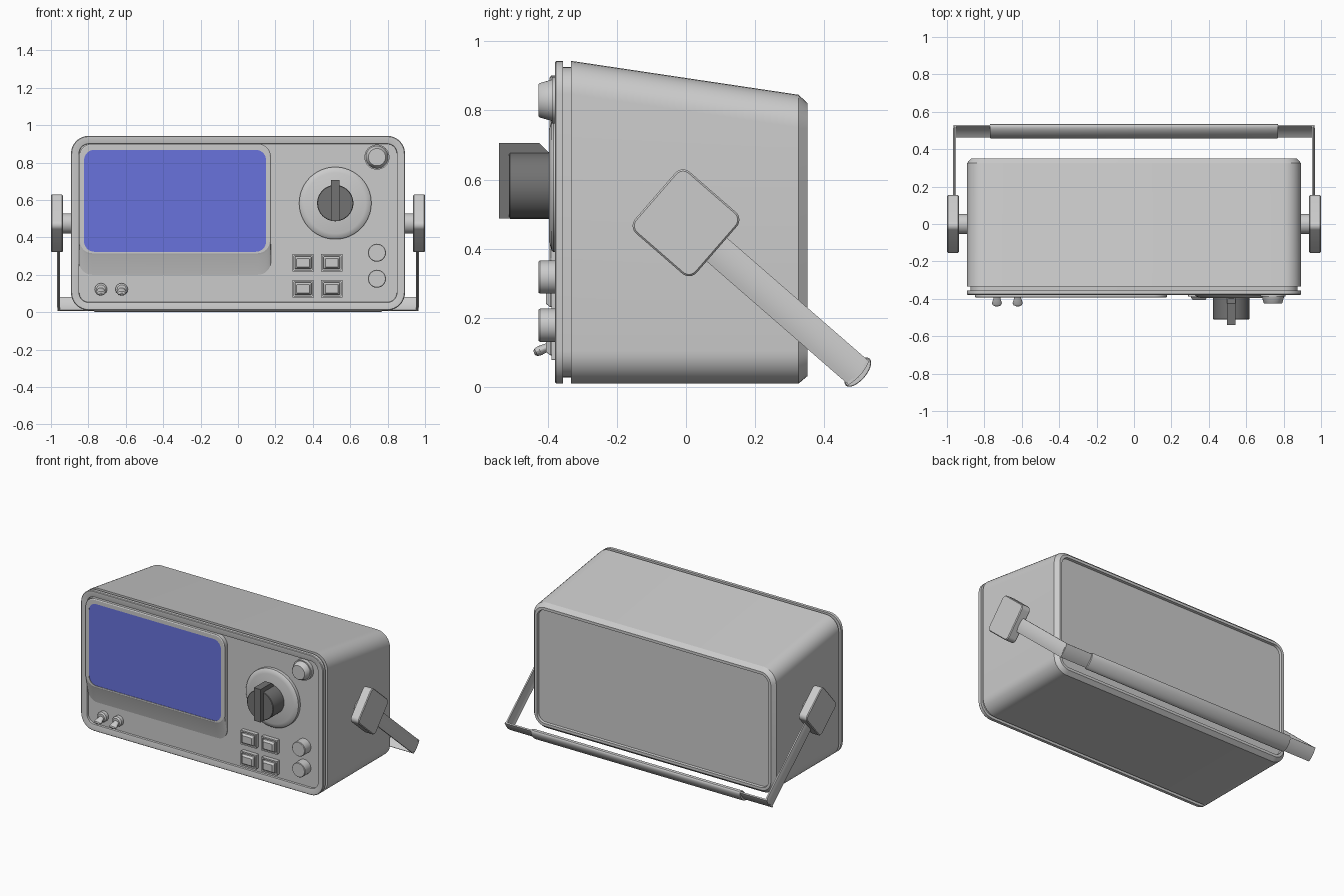
import bpy, bmesh, math
from mathutils import Vector

if "Cube" in bpy.data.objects:
    bpy.data.objects.remove(bpy.data.objects["Cube"])


def material(name, rgb):
    m = bpy.data.materials.new(name)
    m.diffuse_color = (*rgb, 1)
    m.use_nodes = True
    m.node_tree.nodes["Principled BSDF"].inputs["Base Color"].default_value = m.diffuse_color
    return m


BLUE = material("screen_blue", (0.14, 0.17, 0.72))
DARK = material("dark_plastic", (0.17, 0.17, 0.17))


def loft(name, rings, mat=None, angle=30):
    """Skin a list of equal-sized point rings and cap both ends."""
    bm = bmesh.new()
    vs = [[bm.verts.new(p) for p in ring] for ring in rings]
    n = len(vs[0])
    for a, b in zip(vs, vs[1:]):
        for i in range(n):
            j = (i + 1) % n
            bm.faces.new((a[i], a[j], b[j], b[i]))
    bm.faces.new(vs[0])
    bm.faces.new(vs[-1])
    bmesh.ops.recalc_face_normals(bm, faces=bm.faces[:])
    me = bpy.data.meshes.new(name)
    bm.to_mesh(me)
    bm.free()
    ob = bpy.data.objects.new(name, me)
    bpy.context.collection.objects.link(ob)
    if mat:
        me.materials.append(mat)
    bpy.ops.object.select_all(action='DESELECT')
    bpy.context.view_layer.objects.active = ob
    ob.select_set(True)
    bpy.ops.object.shade_smooth_by_angle(angle=math.radians(angle))
    return ob


def round_rect(a0, a1, b0, b1, r, n=8):
    """2D rounded rectangle."""
    pts = []
    for k, (ca, cb) in enumerate(((a1 - r, b1 - r), (a0 + r, b1 - r),
                                  (a0 + r, b0 + r), (a1 - r, b0 + r))):
        for i in range(n + 1):
            t = (k + i / n) * math.pi / 2
            pts.append((ca + r * math.cos(t), cb + r * math.sin(t)))
    return pts


def panel_ring(x0, x1, z0, z1, r, y, inset=0):
    i = inset
    return [(a, y, b) for a, b in
            round_rect(x0 + i, x1 - i, z0 + i, z1 - i, max(r - i, 0.003))]


def turned(name, x, z, profile, mat=None, n=40):
    """Round part with its axis along y; profile is (radius, y)."""
    return loft(name, [[(x + r * math.cos(2 * math.pi * i / n), y,
                         z + r * math.sin(2 * math.pi * i / n))
                        for i in range(n)] for r, y in profile], mat)


# Case: recessed front panel, bezel, groove, sloping shell, recessed back
def case_ring(y, inset=0, top=0.943):
    return panel_ring(-0.893, 0.893, 0.01, top, 0.095, y, inset)


loft("case", [
    case_ring(-0.362, 0.044), case_ring(-0.374, 0.042), case_ring(-0.379, 0.017),
    case_ring(-0.379, 0.004), case_ring(-0.375), case_ring(-0.355),
    case_ring(-0.355, 0.018), case_ring(-0.333, 0.018), case_ring(-0.333),
    case_ring(0.325, 0, 0.845), case_ring(0.351, 0.022, 0.843),
    case_ring(0.351, 0.04, 0.843), case_ring(0.335, 0.043, 0.843)])


# Screen surround with sloping lower lip, and the screen
def surround_ring(y, z0, inset=0):
    return panel_ring(-0.85, 0.176, z0, 0.90, 0.07, y, inset)


loft("screen_surround", [
    surround_ring(-0.355, 0.2), surround_ring(-0.366, 0.2),
    surround_ring(-0.390, 0.305), surround_ring(-0.394, 0.309, 0.006),
    panel_ring(-0.823, 0.15, 0.323, 0.868, 0.055, -0.394),
    panel_ring(-0.823, 0.15, 0.323, 0.868, 0.055, -0.388)], angle=12)
loft("screen", [panel_ring(-0.823, 0.15, 0.323, 0.868, 0.055, y)
                for y in (-0.38, -0.391)], BLUE)

# Large selector dial
turned("dial_base", 0.52, 0.583, [(0.193, -0.355), (0.193, -0.383),
                                  (0.188, -0.388), (0.163, -0.396)], n=64)
turned("dial_knob", 0.52, 0.583, [(0.097, -0.39), (0.097, -0.508),
                                  (0.094, -0.511)], DARK, n=48)
grip_profile = [(-0.39, 0.487), (-0.54, 0.487), (-0.54, 0.706),
                (-0.425, 0.706), (-0.39, 0.672)]
loft("dial_pointer", [[(x, y, z) for y, z in grip_profile]
                      for x in (0.496, 0.544)], DARK)

# Small knobs
turned("upper_knob", 0.743, 0.829, [(0.067, -0.355), (0.067, -0.387), (0.060, -0.387),
                                    (0.050, -0.422), (0.046, -0.426)])
for i, z in enumerate((0.318, 0.179)):
    turned(f"lower_knob_{i}", 0.743, z, [(0.048, -0.355), (0.048, -0.422), (0.045, -0.426)])

# Push buttons in square frames
for i, x in enumerate((0.348, 0.501)):
    for j, z in enumerate((0.264, 0.125)):
        def button_ring(w, h, y):
            return panel_ring(x - w, x + w, z - h, z + h, 0.004, y)
        loft(f"button_frame_{i}{j}", [
            button_ring(0.058, 0.047, -0.355), button_ring(0.058, 0.047, -0.388),
            button_ring(0.049, 0.038, -0.388), button_ring(0.049, 0.038, -0.368)])
        loft(f"button_{i}{j}", [
            button_ring(0.044, 0.033, -0.36), button_ring(0.044, 0.033, -0.392),
            button_ring(0.034, 0.023, -0.405)])

# Toggle switches with flattened, drooping levers
for i, x in enumerate((-0.733, -0.622)):
    turned(f"toggle_collar_{i}", x, 0.122,
           [(0.033, -0.355), (0.033, -0.386), (0.024, -0.394)], n=24)
    rings = []
    for d, rx, rz in ((0, .015, .010), (.03, .020, .012), (.052, .027, .014),
                      (.064, .022, .012), (.07, .010, .006)):
        ring = []
        for k in range(20):
            t = 2 * math.pi * k / 20
            v = rz * math.sin(t)
            ring.append((x + rx * math.cos(t), -0.375 - 0.91 * d - 0.41 * v,
                         0.127 - 0.41 * d + 0.91 * v))
        rings.append(ring)
    loft(f"toggle_lever_{i}", rings)

# Swing handle, laid out in (x, distance from pivot, width) and tilted
TILT = math.radians(41)
PIVOT_Z = 0.475


def swing(x, d, w):
    c, s = math.cos(TILT), math.sin(TILT)
    return Vector((x, d * c + w * s, PIVOT_Z - d * s + w * c))


def strip_section(half, thick, bulge, n=8):
    """Shallow domed strip: (width, outward offset) pairs."""
    ws = [half * (2 * i / n - 1) for i in range(n + 1)]
    dome = [(w, bulge * (1 - (w / half) ** 2)) for w in ws]
    return dome + [(w, t - thick) for w, t in reversed(dome)]


strip = strip_section(0.045, 0.009, 0.007)
for side, sx in (("left", -1), ("right", 1)):
    loft(f"handle_axle_{side}", [
        [swing(sx * x, 0.054 * math.cos(math.pi * k / 16), 0.054 * math.sin(math.pi * k / 16))
         for k in range(32)] for x in (0.88, 0.945)])
    loft(f"handle_pad_{side}", [
        [swing(sx * x, a, b) for a, b in
         round_rect(-0.118 + i, 0.118 - i, -0.118 + i, 0.118 - i, 0.03 - i)]
        for x, i in ((0.936, 0.005), (0.941, 0), (0.995, 0), (1.0, 0.005))])
    loft(f"handle_arm_{side}", [[swing(sx * (0.961 + t), d, w) for w, t in strip]
                                for d in (0.08, 0.662)])
    loft(f"handle_corner_strip_{side}", [[swing(sx * x, 0.662 + t, w) for w, t in strip]
                                         for x in (0.74, 0.966)])

# Flattened oval grip along the cross bar
loft("handle_grip", [
    [swing(x, 0.658 + 0.024 * f * math.cos(math.pi * k / 12), 0.052 * f * math.sin(math.pi * k / 12))
     for k in range(24)]
    for x, f in ((-0.77, 0.94), (-0.765, 1), (0.765, 1), (0.77, 0.94))])
